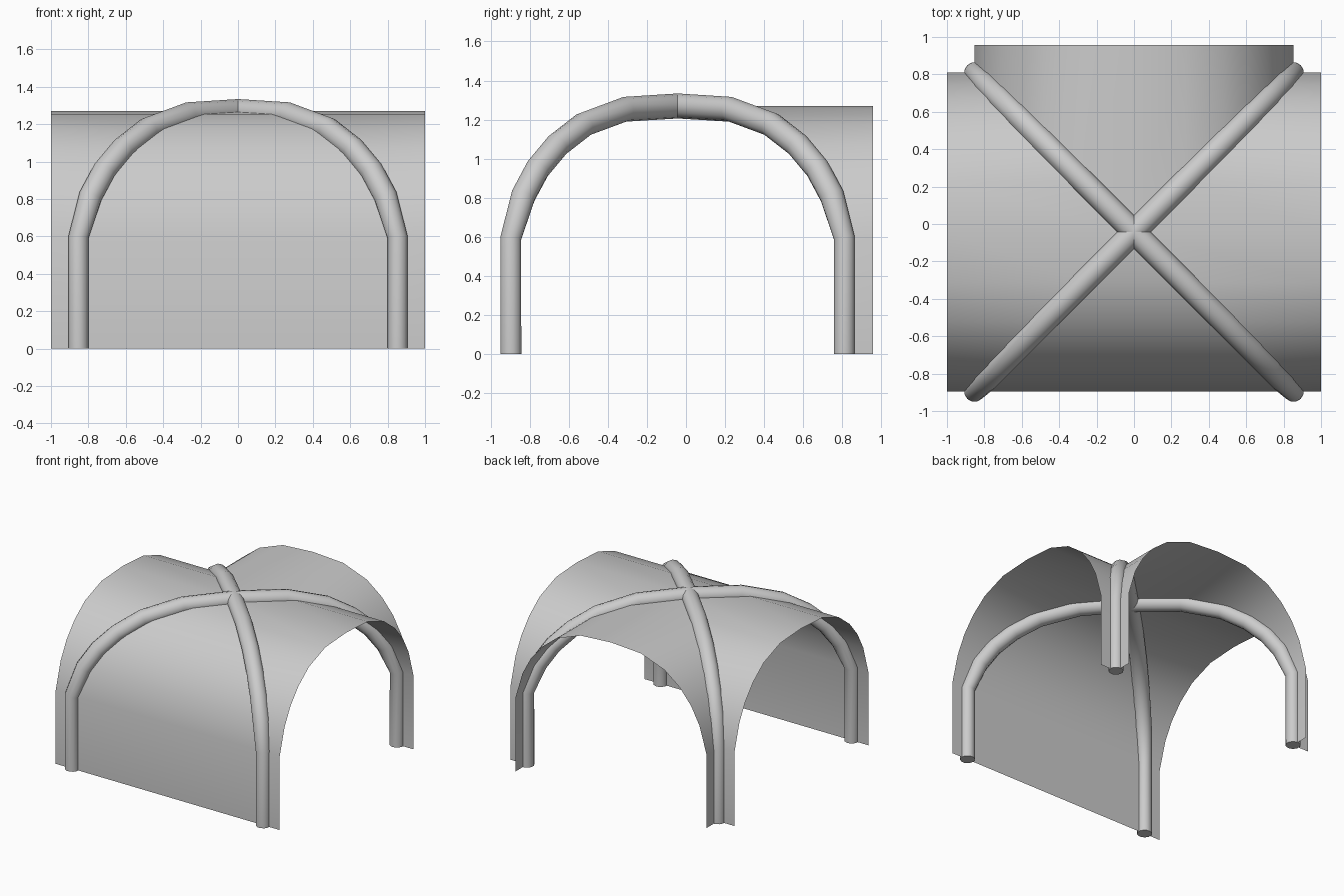
import bpy, bmesh, math
from mathutils import Matrix, Vector

cube = bpy.data.objects.get("Cube")
if cube:
    bpy.data.objects.remove(cube)

CENTRE_Y = -0.043
ARM = 1.0          # reach of each vault arm from the crossing
SIDES = 12         # sides of a rib

# Half arch from the floor up to the crown: offset from the centre, height
HALF = [(0.853, 0), (0.853, 0.595), (0.79, 0.81), (0.715, 0.95), (0.615, 1.07),
        (0.48, 1.175), (0.27, 1.253), (0, 1.27)]
ARCH = HALF + [(-u, z) for u, z in reversed(HALF[:-1])]

stone = bpy.data.materials.new("grey stone")
stone.use_nodes = True
grey = (0.6, 0.6, 0.6, 1)
stone.diffuse_color = grey
stone.node_tree.nodes["Principled BSDF"].inputs["Base Color"].default_value = grey


def finish(name, bm, angle):
    mesh = bpy.data.meshes.new(name)
    bmesh.ops.recalc_face_normals(bm, faces=bm.faces)
    bm.to_mesh(mesh)
    bm.free()
    mesh.materials.append(stone)
    obj = bpy.data.objects.new(name, mesh)
    obj.location.y = CENTRE_Y
    bpy.context.collection.objects.link(obj)
    bpy.ops.object.select_all(action='DESELECT')
    obj.select_set(True)
    bpy.context.view_layer.objects.active = obj
    bpy.ops.object.shade_smooth_by_angle(angle=math.radians(angle))
    return obj


def skin(bm, rows, closed=False):
    """Join neighbouring rows of points with faces."""
    rows = [[bm.verts.new(p) for p in row] for row in rows]
    for a, b in zip(rows, rows[1:]):
        for i in range(len(a) if closed else len(a) - 1):
            j = (i + 1) % len(a)
            bm.faces.new((a[i], a[j], b[j], b[i]))
    return rows


def vault_arm(name, turn):
    """Barrel from the groin lines out to the open end."""
    bm = bmesh.new()
    skin(bm, [[(abs(u), u, z), (ARM, u, z)] for u, z in ARCH])
    bm.transform(Matrix.Rotation(turn, 4, 'Z'))
    finish(name, bm, 40)


def rib(name, direction):
    """Round rib swept along a groin line, standing on two legs."""
    bm = bmesh.new()
    d = Vector(direction).normalized()
    side = Vector((-d.y, d.x, 0))
    path = [d * u * math.sqrt(2) + Vector((0, 0, z)) for u, z in ARCH]
    rows = []
    for i, p in enumerate(path):
        before = (p - path[max(i - 1, 0)]).normalized()
        after = (path[min(i + 1, len(path) - 1)] - p).normalized()
        along = (before + after).normalized()
        out = side.cross(along).normalized()
        radius = 0.055 if ARCH[i][1] < 0.6 else 0.064
        rows.append([p + radius * (math.cos(t) * out + math.sin(t) * side)
                     for t in (2 * math.pi * k / SIDES for k in range(SIDES))])
    rows = skin(bm, rows, closed=True)
    for end in (rows[0], rows[-1]):
        bm.faces.new(end)
    finish(name, bm, 40)


# Three open arms of the vault
for name, turn in (("left_vault_arm", 0), ("back_vault_arm", math.pi / 2),
                   ("right_vault_arm", math.pi)):
    vault_arm(name, turn)

# Closed front side, curving down to the floor between the side arms
bm = bmesh.new()
skin(bm, [[(-abs(u), u, z), (abs(u), u, z)] for u, z in ARCH if u < 0]
     )
crown = bm.verts.new((0, 0, HALF[-1][1]))
bm.verts.ensure_lookup_table()
bm.faces.new((bm.verts[0], bm.verts[1], crown))
finish("front_wall", bm, 40)

# Crossing diagonal ribs
rib("diagonal_rib_a", (1, 1, 0))
rib("diagonal_rib_b", (1, -1, 0))
